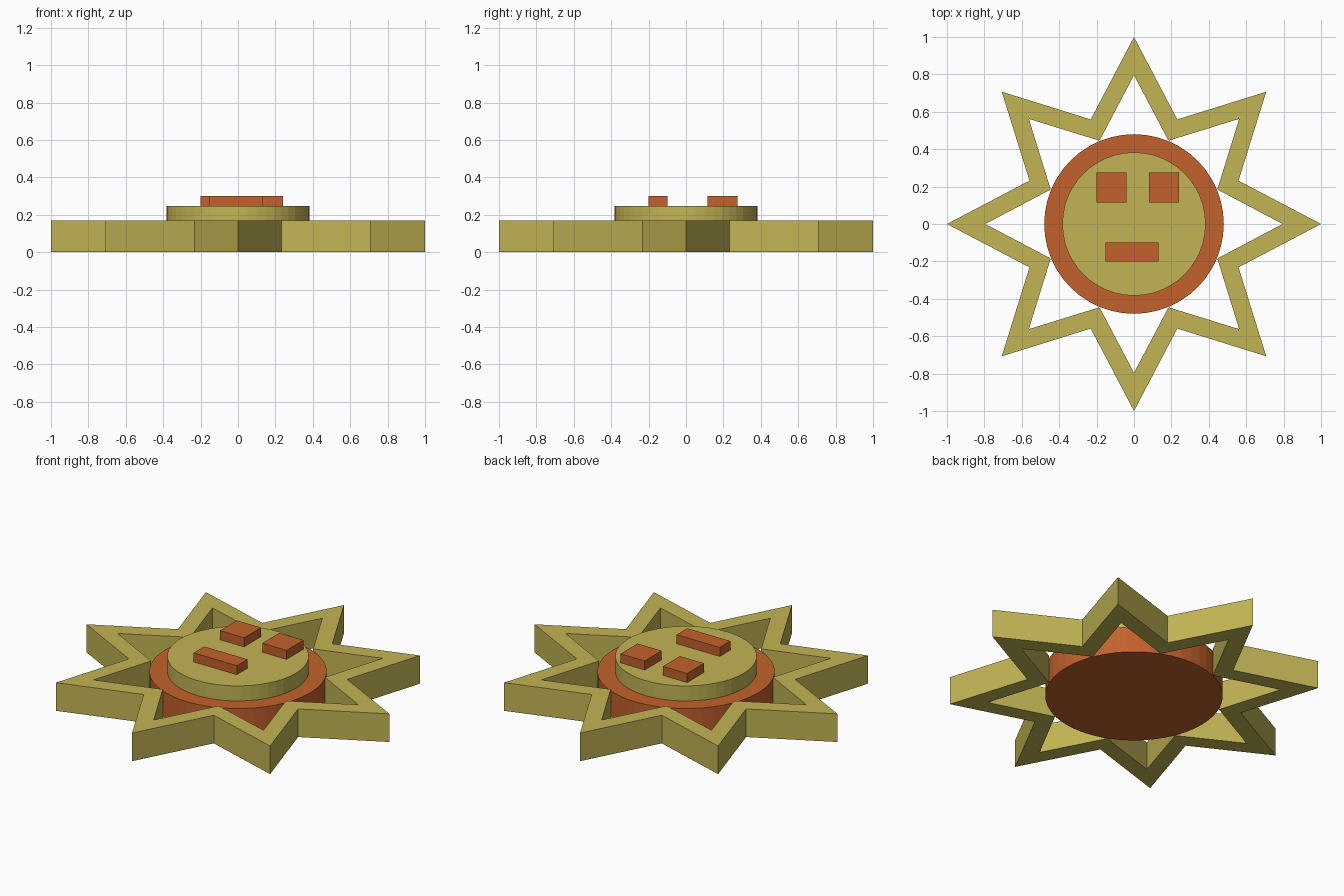
import bpy, bmesh, math

if "Cube" in bpy.data.objects:
    bpy.data.objects.remove(bpy.data.objects["Cube"])


def material(name, rgb):
    m = bpy.data.materials.new(name)
    m.diffuse_color = (*rgb, 1)
    m.use_nodes = True
    m.node_tree.nodes["Principled BSDF"].inputs["Base Color"].default_value = m.diffuse_color
    return m


gold = material("gold", (0.54, 0.46, 0.09))
orange = material("orange", (0.54, 0.12, 0.025))


def add_object(name, bm, mat):
    bmesh.ops.recalc_face_normals(bm, faces=bm.faces)
    mesh = bpy.data.meshes.new(name)
    bm.to_mesh(mesh)
    bm.free()
    mesh.materials.append(mat)
    obj = bpy.data.objects.new(name, mesh)
    bpy.context.collection.objects.link(obj)


def prism(name, points, z0, z1, mat):
    """Extrude a flat outline from z0 to z1."""
    bm = bmesh.new()
    low = [bm.verts.new((x, y, z0)) for x, y in points]
    high = [bm.verts.new((x, y, z1)) for x, y in points]
    bm.faces.new(low)
    bm.faces.new(high)
    n = len(points)
    for i in range(n):
        j = (i + 1) % n
        bm.faces.new((low[i], low[j], high[j], high[i]))
    add_object(name, bm, mat)


def circle(radius, sides=48):
    return [(radius * math.cos(2 * math.pi * i / sides),
             radius * math.sin(2 * math.pi * i / sides)) for i in range(sides)]


def box(name, x0, x1, y0, y1, z0, z1, mat):
    prism(name, [(x0, y0), (x1, y0), (x1, y1), (x0, y1)], z0, z1, mat)


# Hollow eight-pointed ray frame: each loop alternates tip and valley radii
def star_frame(name, outer, inner, height, mat, tips=8):
    bm = bmesh.new()
    n = tips * 2

    def loop(radii, z):
        return [bm.verts.new((radii[i % 2] * math.cos(2 * math.pi * i / n),
                              radii[i % 2] * math.sin(2 * math.pi * i / n), z))
                for i in range(n)]

    loops = [loop(outer, 0), loop(outer, height), loop(inner, height), loop(inner, 0)]
    for k in range(4):
        a, b = loops[k], loops[(k + 1) % 4]
        for i in range(n):
            j = (i + 1) % n
            bm.faces.new((a[i], a[j], b[j], b[i]))
    add_object(name, bm, mat)


star_frame("ray_frame", (1.0, 0.605), (0.795, 0.482), 0.168, gold)

# Stacked discs
prism("base_disc", circle(0.48), 0, 0.156, orange)
prism("face_disc", circle(0.383), 0.156, 0.246, gold)

# Face features
box("left_eye", -0.20, -0.04, 0.115, 0.275, 0.246, 0.30, orange)
box("right_eye", 0.08, 0.24, 0.115, 0.275, 0.246, 0.30, orange)
box("mouth", -0.153, 0.132, -0.20, -0.10, 0.246, 0.30, orange)
